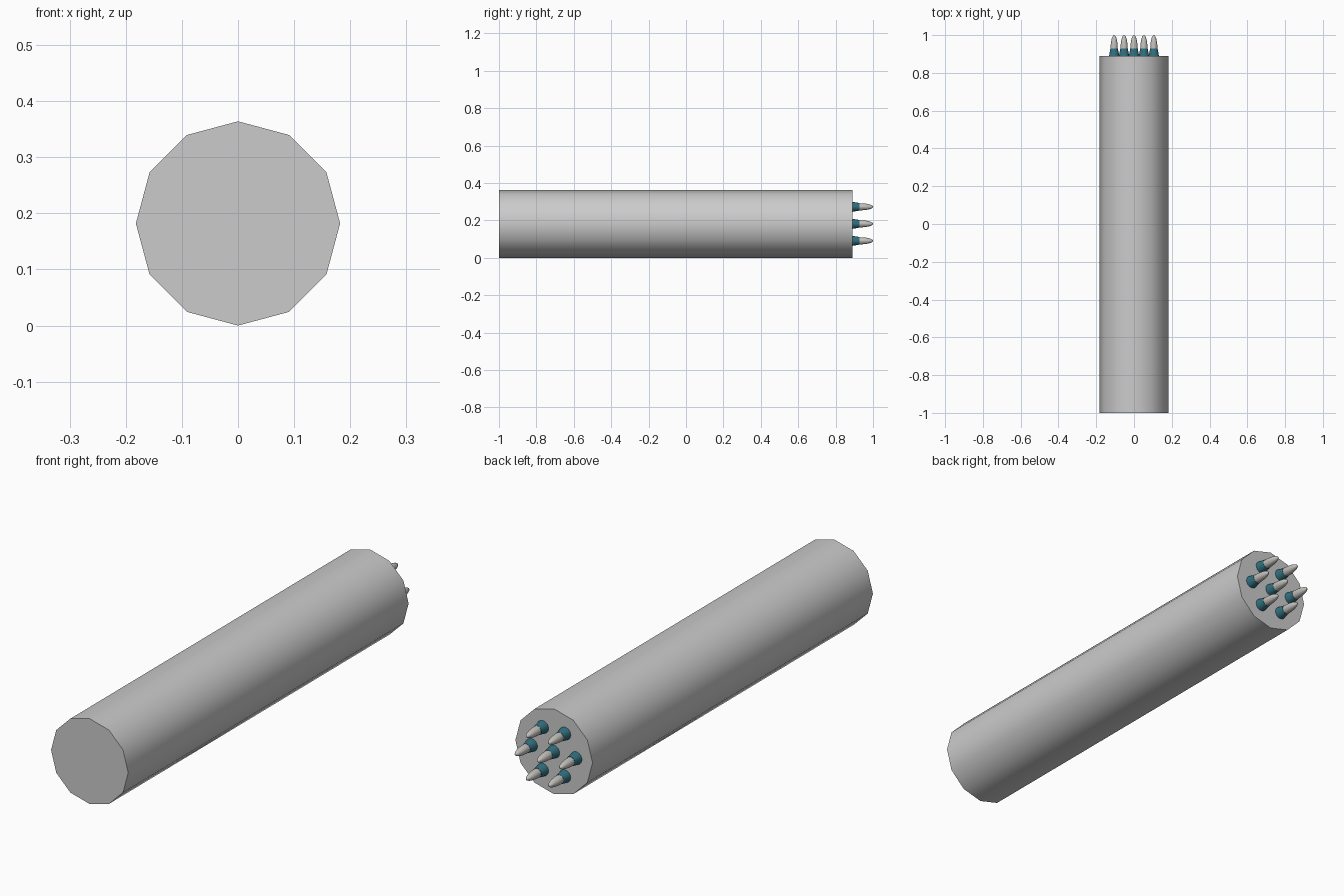
import bpy, bmesh
from math import pi, cos, sin, radians

cube = bpy.data.objects.get("Cube")
if cube:
    bpy.data.objects.remove(cube, do_unlink=True)


def make_material(name, rgb):
    mat = bpy.data.materials.new(name)
    mat.use_nodes = True
    color = (*rgb, 1.0)
    mat.diffuse_color = color
    mat.node_tree.nodes["Principled BSDF"].inputs["Base Color"].default_value = color
    return mat


grey = make_material("casing grey", (0.6, 0.6, 0.6))
teal = make_material("dark teal", (0.03, 0.16, 0.21))
silver = make_material("warm silver", (0.55, 0.53, 0.5))


def lathe(name, profile, sides, mat, x=0.0, z=0.0, smooth=False):
    """Revolve (radius, y) pairs around the y axis; zero radius makes a point."""
    bm = bmesh.new()
    rings = []
    for r, y in profile:
        count = sides if r > 0 else 1
        rings.append([bm.verts.new((r * cos(2 * pi * i / sides), y,
                                    r * sin(2 * pi * i / sides))) for i in range(count)])
    for a, b in zip(rings, rings[1:]):
        for i in range(sides):
            j = (i + 1) % sides
            quad = [a[i], a[j], b[j], b[i]] if len(b) > 1 else [a[i], a[j], b[0]]
            bm.faces.new(quad)
    for ring in (rings[0], rings[-1]):
        if len(ring) > 1:
            bm.faces.new(ring)
    bmesh.ops.recalc_face_normals(bm, faces=bm.faces)
    mesh = bpy.data.meshes.new(name)
    bm.to_mesh(mesh)
    bm.free()
    mesh.materials.append(mat)
    obj = bpy.data.objects.new(name, mesh)
    bpy.context.collection.objects.link(obj)
    obj.location = (x, 0, z)
    if smooth:
        bpy.ops.object.select_all(action='DESELECT')
        obj.select_set(True)
        bpy.context.view_layer.objects.active = obj
        bpy.ops.object.shade_smooth_by_angle(angle=radians(40))
    return obj


RADIUS = 0.182
BACK = 0.89

# Twelve-sided casing
lathe("casing", [(RADIUS, -1), (RADIUS, BACK)], 12, grey, z=RADIUS, smooth=True)

# Rounded tip: a half ellipsoid rising from the socket
SOCKET_END = 0.928
STEPS = 10
tip_profile = [(0.019 * cos(pi / 2 * k / STEPS),
                SOCKET_END + (1 - SOCKET_END) * sin(pi / 2 * k / STEPS))
               for k in range(STEPS)] + [(0, 1)]

# One pin in the middle and six around it
spots = [(0, 0)] + [(0.105 * cos(pi / 3 * k), 0.105 * sin(pi / 3 * k)) for k in range(6)]
for n, (x, z) in enumerate(spots, 1):
    lathe(f"pin_socket_{n}", [(0.027, BACK), (0.02, SOCKET_END)], 24, teal, x, RADIUS + z)
    lathe(f"pin_tip_{n}", tip_profile, 24, silver, x, RADIUS + z)
